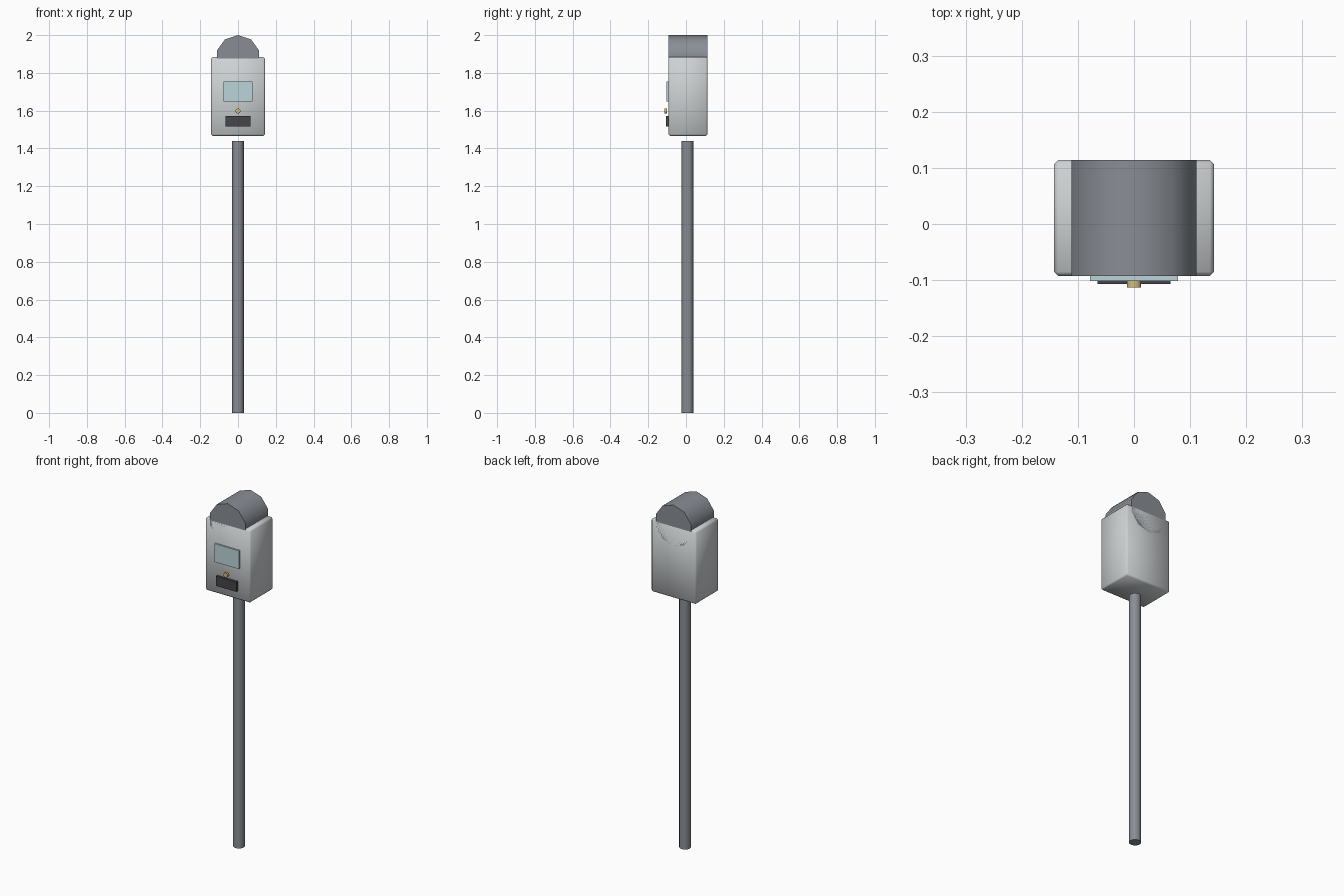
import bpy, math

if "Cube" in bpy.data.objects:
    bpy.data.objects.remove(bpy.data.objects["Cube"])


def material(name, rgb):
    m = bpy.data.materials.new(name)
    m.diffuse_color = (*rgb, 1)
    m.use_nodes = True
    m.node_tree.nodes["Principled BSDF"].inputs["Base Color"].default_value = m.diffuse_color
    return m


def box(name, lo, hi, mat, bevel=0.0):
    size = [b - a for a, b in zip(lo, hi)]
    bpy.ops.mesh.primitive_cube_add(size=1, location=[(a + b) / 2 for a, b in zip(lo, hi)])
    o = bpy.context.object
    o.name = name
    o.scale = size
    bpy.ops.object.transform_apply(location=False, rotation=False, scale=True)
    o.data.materials.append(mat)
    if bevel:
        mod = o.modifiers.new("bevel", 'BEVEL')
        mod.width = bevel
        mod.segments = 1
        bpy.ops.object.shade_smooth()
    return o


def cylinder(name, sides, radius, length, loc, mat, along_y=False):
    bpy.ops.mesh.primitive_cylinder_add(
        vertices=sides, radius=radius, depth=length, location=loc,
        rotation=(math.pi / 2 if along_y else 0, 0, 0))
    o = bpy.context.object
    o.name = name
    bpy.ops.object.transform_apply(location=False, rotation=True, scale=False)
    # keep a vertex at the very top of horizontal cylinders
    if along_y:
        top = max(v.co.z for v in o.data.vertices)
        if top < radius * 0.999:
            o.rotation_euler.y = math.pi / sides
    o.data.materials.append(mat)
    bpy.ops.object.shade_smooth_by_angle(angle=math.radians(50))
    return o


steel = material("steel", (0.25, 0.27, 0.30))
casing = material("casing", (0.62, 0.65, 0.66))
glass = material("glass", (0.50, 0.66, 0.70))
dark = material("dark", (0.06, 0.06, 0.07))
brass = material("brass", (0.65, 0.50, 0.20))

# post, stopping just short of the housing
cylinder("post", 12, 0.031, 1.44, (0, 0.008, 0.72), steel)

# housing with a barrel-shaped head sunk into its top
box("housing", (-0.143, -0.093, 1.467), (0.143, 0.114, 1.884), casing, bevel=0.008)
cylinder("head", 10, 0.117, 0.207, (0, 0.0105, 1.883), steel, along_y=True)

# front panel details
box("display", (-0.078, -0.102, 1.649), (0.078, -0.092, 1.754), glass)
box("ticket_slot", (-0.065, -0.107, 1.517), (0.065, -0.092, 1.573), dark)
cylinder("coin_button", 10, 0.0135, 0.012, (0, -0.107, 1.598), brass, along_y=True)
